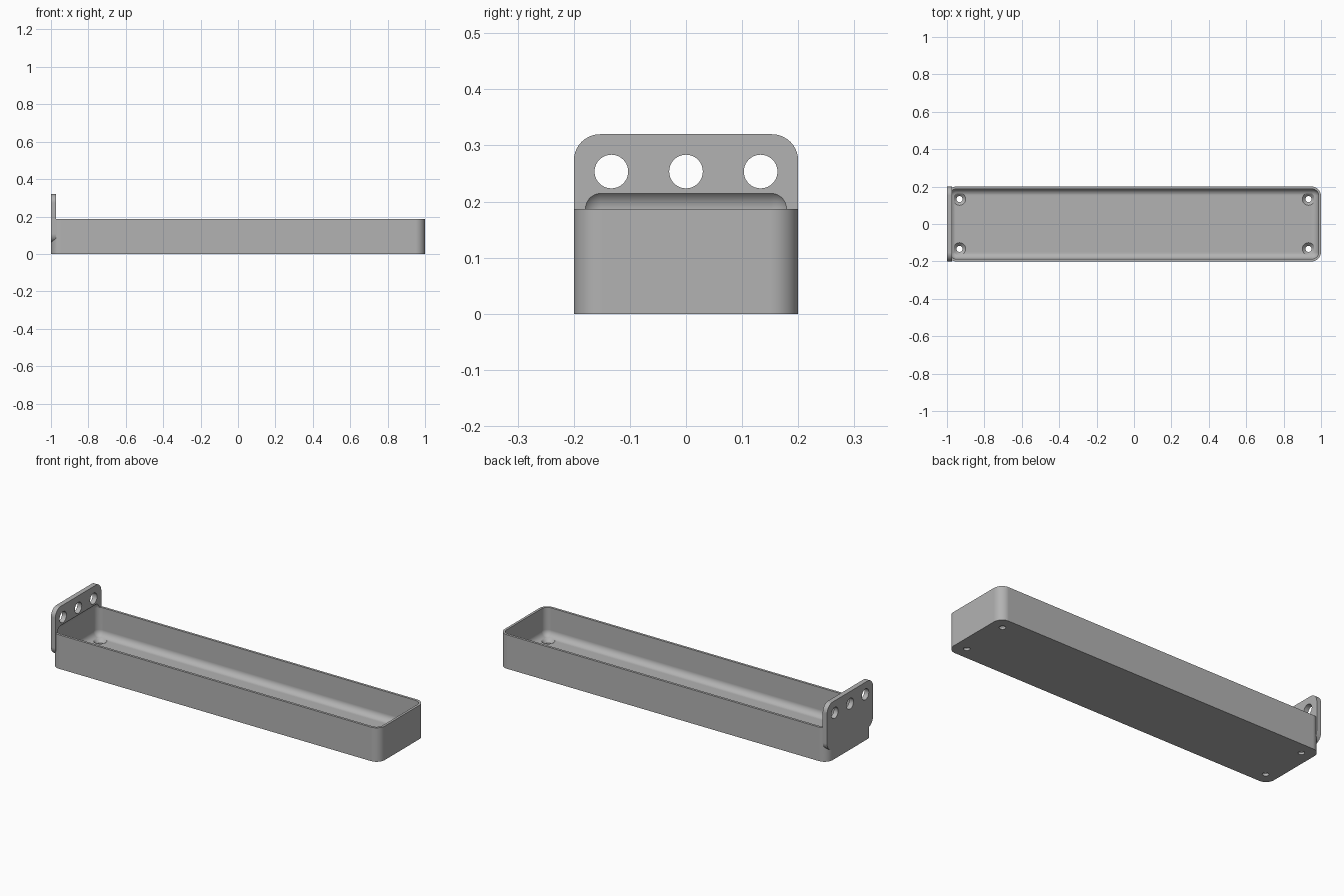
import bpy, bmesh, math
from mathutils import Matrix, Vector

default = bpy.data.objects.get("Cube")
if default:
    bpy.data.objects.remove(default, do_unlink=True)

HALF_X, HALF_Y = 1.0, 0.2
RIM, TOP = 0.187, 0.32
WALL, FLOOR, PLATE = 0.0133, 0.03, 0.0267
FILLET, CORNER = 0.035, 0.05
HOLE_Y = 0.133


def finish(bm, name):
    mesh = bpy.data.meshes.new(name)
    bm.to_mesh(mesh)
    bm.free()
    obj = bpy.data.objects.new(name, mesh)
    bpy.context.collection.objects.link(obj)
    return obj


def rounded_box(name, low, high, radius, axis=None, segments=10):
    """Box with all edges rounded, or only those running along one axis."""
    low, high = Vector(low), Vector(high)
    bm = bmesh.new()
    bmesh.ops.create_cube(bm, size=1)
    size = high - low
    for v in bm.verts:
        v.co = Vector(c * s for c, s in zip(v.co, size)) + (low + high) / 2
    edges = [e for e in bm.edges if axis is None or
             abs((e.verts[0].co - e.verts[1].co)[axis]) > 1e-5]
    bmesh.ops.bevel(bm, geom=edges, offset=radius, segments=segments,
                    profile=0.5, affect='EDGES')
    return finish(bm, name)


def cone(name, centre, r1, r2, depth, along_x=False):
    bm = bmesh.new()
    turn = Matrix.Rotation(math.pi / 2, 4, 'Y') if along_x else Matrix()
    bmesh.ops.create_cone(bm, cap_ends=True, segments=40, radius1=r1, radius2=r2,
                          depth=depth, matrix=Matrix.Translation(centre) @ turn)
    return finish(bm, name)


def combine(target, other, operation):
    other.hide_render = True
    mod = target.modifiers.new(operation, 'BOOLEAN')
    mod.operation, mod.object, mod.solver = operation, other, 'EXACT'
    bpy.context.view_layer.objects.active = target
    bpy.ops.object.modifier_apply(modifier=mod.name)
    bpy.data.objects.remove(other, do_unlink=True)


# Tray body with rounded upright corners, joined to the mounting plate
tray = rounded_box("tray_with_mounting_plate", (-HALF_X, -HALF_Y, 0),
                   (HALF_X, HALF_Y, RIM), CORNER, axis=2)
plate = rounded_box("mounting_plate", (-HALF_X, -HALF_Y, 0.06),
                    (-HALF_X + PLATE, HALF_Y, TOP), 0.047, axis=0)
combine(tray, plate, 'UNION')

# Hollow with filleted floor, scooping slightly into the plate
hollow = rounded_box("hollow", (WALL - HALF_X, WALL - HALF_Y, FLOOR),
                     (HALF_X - WALL, HALF_Y - WALL, RIM + FILLET), FILLET)
combine(tray, hollow, 'DIFFERENCE')

# Three hanging holes through the plate
for y in (-HOLE_Y, 0, HOLE_Y):
    combine(tray, cone("hanging_hole", (-HALF_X, y, 0.2535), 0.03, 0.03, 0.2, True),
            'DIFFERENCE')

# Countersunk screw holes in the floor corners
for x in (-0.933, 0.933):
    for y in (-HOLE_Y, HOLE_Y):
        combine(tray, cone("screw_hole", (x, y, 0), 0.016, 0.016, 0.2), 'DIFFERENCE')
        combine(tray, cone("countersink", (x, y, FLOOR - 0.008), 0.015, 0.035, 0.02),
                'DIFFERENCE')

# Grey plastic
grey = bpy.data.materials.new("grey_plastic")
grey.use_nodes = True
colour = (0.45, 0.45, 0.45, 1)
grey.diffuse_color = colour
grey.node_tree.nodes["Principled BSDF"].inputs["Base Color"].default_value = colour
tray.data.materials.clear()
tray.data.materials.append(grey)

# Smooth fillets, crisp rims
bpy.ops.object.select_all(action='DESELECT')
tray.select_set(True)
bpy.context.view_layer.objects.active = tray
bpy.ops.object.shade_smooth_by_angle(angle=math.radians(30))
normals = tray.modifiers.new("flat_face_normals", 'WEIGHTED_NORMAL')
normals.keep_sharp = True
